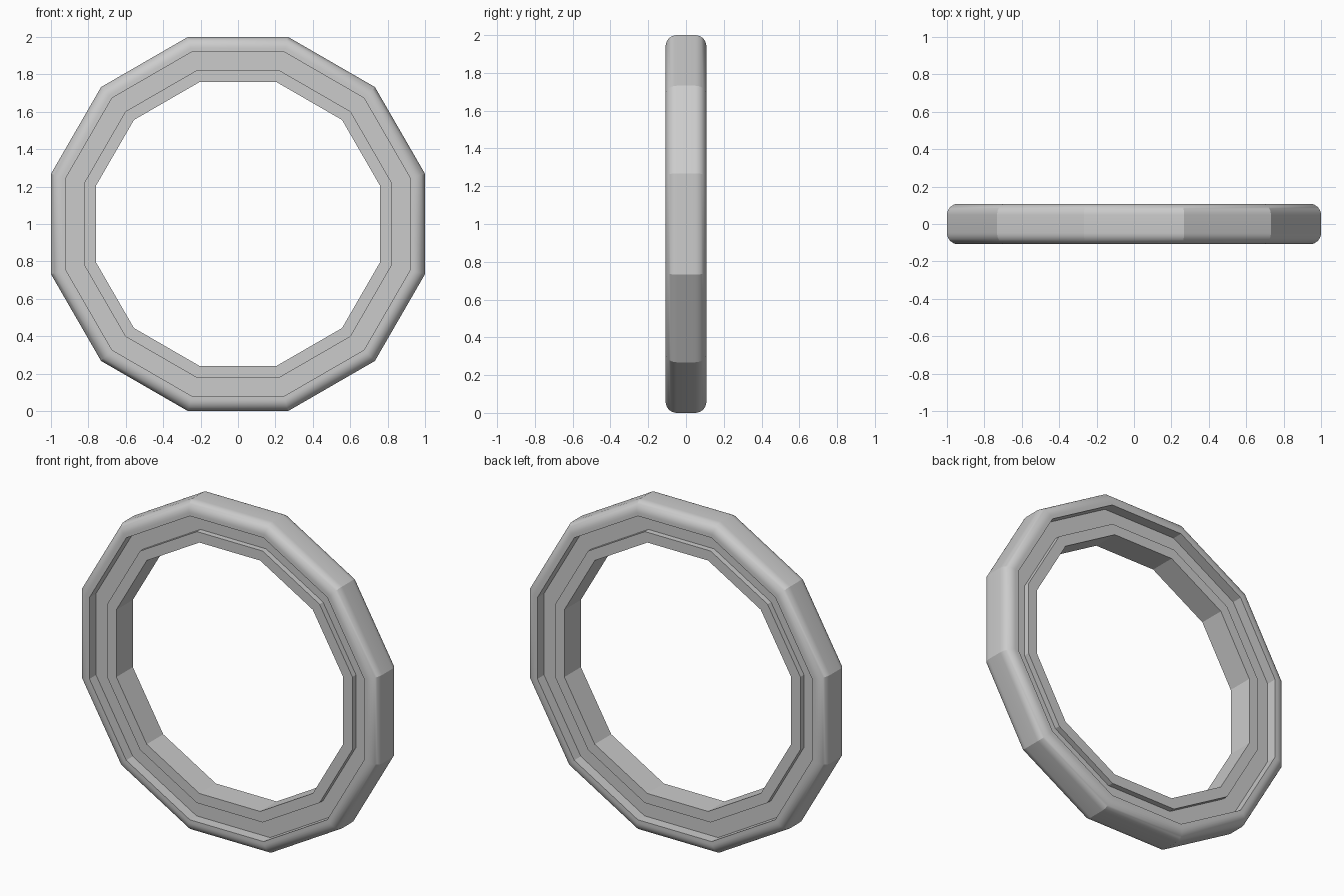
import bpy, bmesh, math
from mathutils import Vector

cube = bpy.data.objects.get("Cube")
if cube:
    bpy.data.objects.remove(cube, do_unlink=True)

SIDES = 12
HALF_STEP = math.pi / SIDES
HALF_WIDTH = 0.108
ROUND = 0.06
ARC_STEPS = 8

grey = bpy.data.materials.new("plain grey")
grey.use_nodes = True
colour = (0.6, 0.6, 0.6, 1)
grey.diffuse_color = colour
grey.node_tree.nodes["Principled BSDF"].inputs["Base Color"].default_value = colour

# Front half of the cross-section as (distance to flat side, y):
# inner band, sunken channel, then the rounded outer rim
half = [(0.76, -0.079), (0.822, -0.079), (0.822, -0.045),
        (0.92, -0.045), (0.92, -HALF_WIDTH)]
for i in range(ARC_STEPS + 1):
    a = math.pi / 2 * i / ARC_STEPS
    half.append((1 - ROUND + ROUND * math.sin(a),
                 -HALF_WIDTH + ROUND - ROUND * math.cos(a)))

# Mirror to the back half to close the section
section = half + [(r, -y) for r, y in reversed(half)]

# Sweep the section around the twelve-sided ring
bm = bmesh.new()
slope = math.tan(HALF_STEP)
verts = [bm.verts.new((r, y, r * slope)) for r, y in section]
edges = [bm.edges.new((v, verts[(i + 1) % len(verts)])) for i, v in enumerate(verts)]
bmesh.ops.spin(bm, geom=verts + edges, cent=(0, 0, 0), axis=(0, 1, 0),
               dvec=(0, 0, 0), angle=2 * math.pi, steps=SIDES, use_merge=True)
bmesh.ops.remove_doubles(bm, verts=bm.verts, dist=0.0001)
bmesh.ops.recalc_face_normals(bm, faces=bm.faces)
bmesh.ops.translate(bm, verts=bm.verts, vec=Vector((0, 0, 1)))

mesh = bpy.data.meshes.new("ring")
bm.to_mesh(mesh)
bm.free()
mesh.materials.append(grey)
ring = bpy.data.objects.new("ring", mesh)
bpy.context.collection.objects.link(ring)

# Smooth the rounded rim but keep the corners between sides sharp
bpy.ops.object.select_all(action='DESELECT')
ring.select_set(True)
bpy.context.view_layer.objects.active = ring
bpy.ops.object.shade_smooth_by_angle(angle=math.radians(20))
